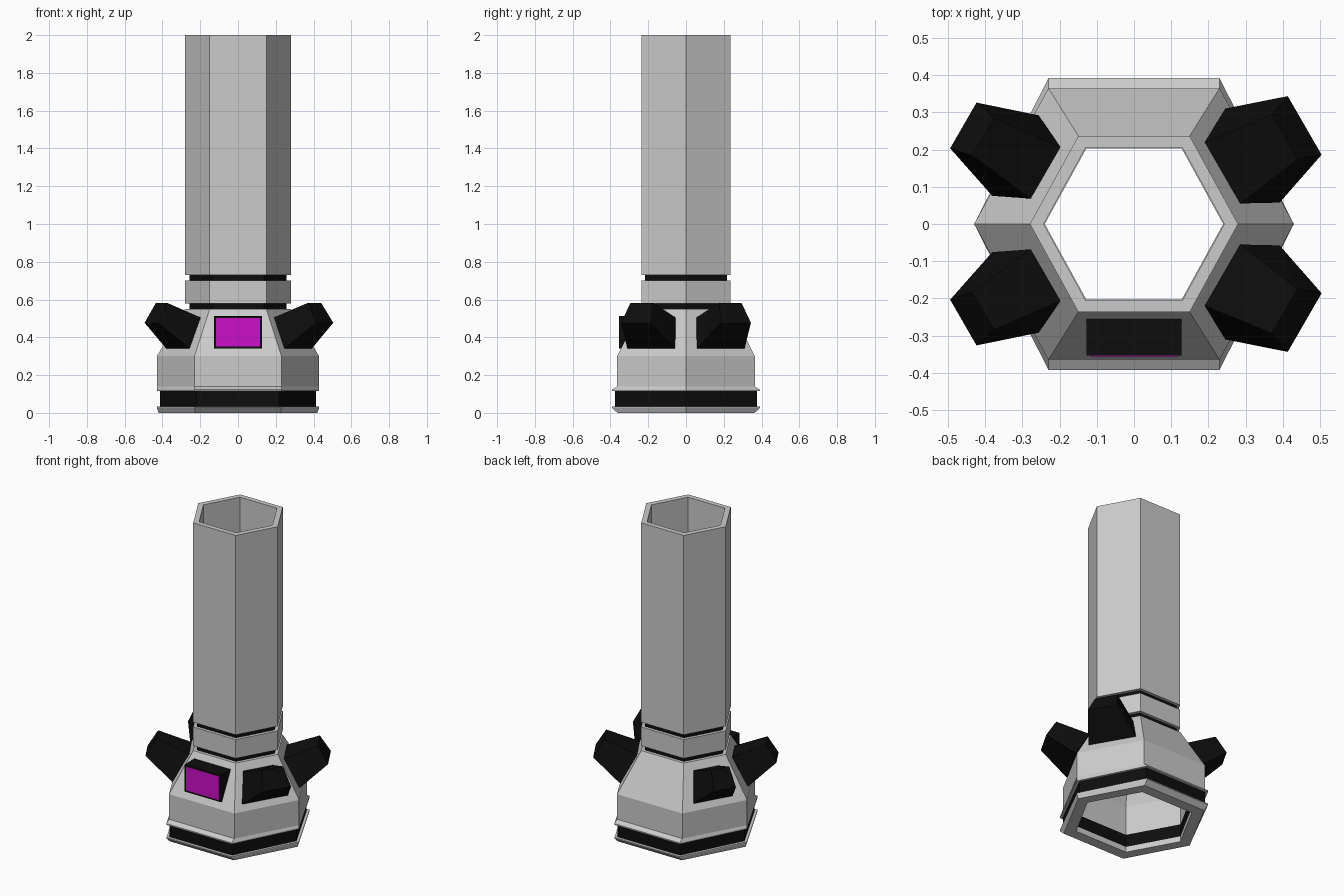
import bpy, bmesh
from math import radians, cos, sin

if "Cube" in bpy.data.objects:
    bpy.data.objects.remove(bpy.data.objects["Cube"])


def material(name, color):
    m = bpy.data.materials.new(name)
    m.diffuse_color = color
    m.use_nodes = True
    m.node_tree.nodes["Principled BSDF"].inputs["Base Color"].default_value = m.diffuse_color
    return m


BLACK = material("black", (0.004, 0.004, 0.004, 1))
MAGENTA = material("magenta", (0.6, 0.005, 0.58, 1))


def finish(name, bm, mat=None):
    bmesh.ops.recalc_face_normals(bm, faces=bm.faces)
    me = bpy.data.meshes.new(name)
    bm.to_mesh(me)
    bm.free()
    ob = bpy.data.objects.new(name, me)
    bpy.context.collection.objects.link(ob)
    if mat:
        me.materials.append(mat)
    return ob


def hex_ring(name, profile, mat=None):
    """Closed hexagonal ring; profile points are (corner radius, z[, flat half depth])."""
    bm = bmesh.new()
    loops = []
    for r, z, *flat in profile:
        cx, cy = r * 0.535, (flat[0] if flat else r * 0.845)
        pts = [(r, 0), (cx, cy), (-cx, cy), (-r, 0), (-cx, -cy), (cx, -cy)]
        loops.append([bm.verts.new((x, y, z)) for x, y in pts])
    for a, b in zip(loops, loops[1:] + loops[:1]):
        for i in range(6):
            j = (i + 1) % 6
            bm.faces.new((a[i], a[j], b[j], b[i]))
    return finish(name, bm, mat)


def hull(name, pts, mat=None):
    bm = bmesh.new()
    for p in pts:
        bm.verts.new(p)
    bmesh.ops.convex_hull(bm, input=bm.verts)
    bmesh.ops.dissolve_limit(bm, angle_limit=0.01, verts=bm.verts, edges=bm.edges)
    return finish(name, bm, mat)


# Base: foot rim, black band, flared body
hex_ring("foot_rim", [(0.35, 0), (0.42, 0, 0.363), (0.43, 0.028, 0.392),
                      (0.43, 0.035, 0.392), (0.35, 0.035)])
hex_ring("base_band", [(0.35, 0.035), (0.412, 0.035, 0.375),
                       (0.412, 0.115, 0.375), (0.35, 0.115)], BLACK)
hex_ring("body", [(0.35, 0.115), (0.43, 0.115, 0.392), (0.43, 0.123, 0.392),
                  (0.43, 0.14, 0.365), (0.43, 0.30, 0.365), (0.28, 0.55),
                  (0.24, 0.55), (0.35, 0.30)])

# Neck and long tube, separated by black grooves
for name, r, z0, z1, mat in [("lower_groove", 0.257, 0.55, 0.58, BLACK),
                             ("collar", 0.28, 0.58, 0.70, None),
                             ("upper_groove", 0.257, 0.70, 0.73, BLACK),
                             ("tube", 0.28, 0.73, 2.0, None)]:
    hex_ring(name, [(0.243, z0), (r, z0), (r, z1), (0.243, z1)], mat)

# Four tapered blocks on the slanted side faces: (radius, z, right half width, left half width)
BLOCK = [(0.368, 0.342, 0.146, 0.125), (0.275, 0.505, 0.095, 0.08),
         (0.53, 0.477, 0.091, 0.071), (0.468, 0.583, 0.069, 0.058)]
for sx, side in ((1, "right"), (-1, "left")):
    for sy, end in ((1, "back"), (-1, "front")):
        c, s = cos(radians(30)), sin(radians(30))
        pts = []
        for r, z, wr, wl in BLOCK:
            w = wr if sx > 0 else wl
            for t in (-w, w):
                pts.append((sx * (r * c - t * s), sy * (r * s + t * c), z))
        hull(f"{end}_{side}_block", pts, BLACK)

# Front display: wedge housing with an upright screen
hull("display_housing", [(x, y, z) for x in (-0.128, 0.128)
                         for y, z in ((-0.354, 0.34), (-0.354, 0.512),
                                      (-0.254, 0.512), (-0.342, 0.34))], BLACK)
hull("display_screen", [(x, y, z) for x in (-0.117, 0.117)
                        for y in (-0.356, -0.35) for z in (0.351, 0.502)], MAGENTA)
